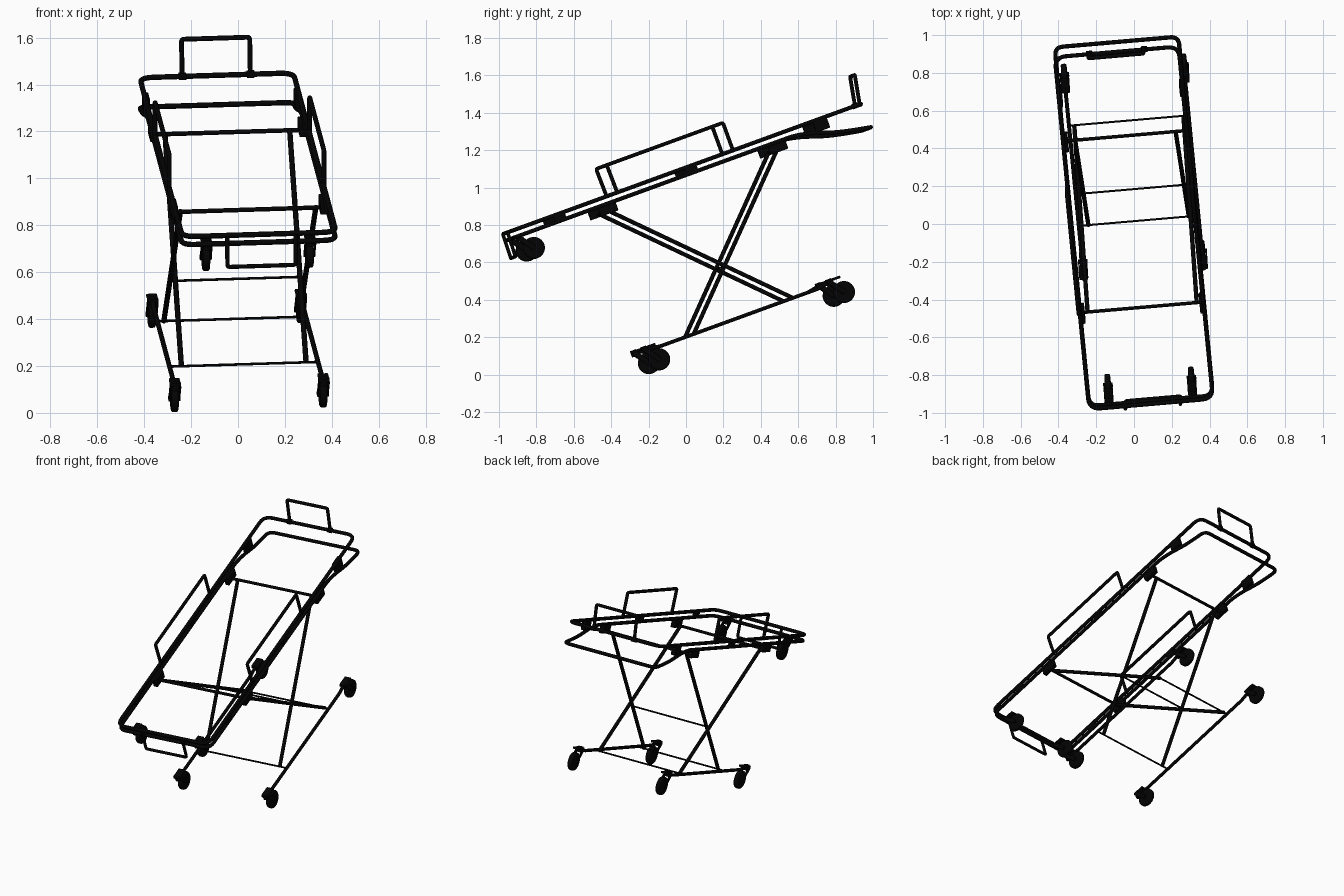
import bpy, bmesh, math
from mathutils import Vector, Matrix

if "Cube" in bpy.data.objects:
    bpy.data.objects.remove(bpy.data.objects["Cube"])

# Stretcher frame: u across, v along, h up from deck; then turned and pitched
POSE = (Matrix.Rotation(math.radians(20), 4, 'X') @ Matrix.Translation((0, 0.353, -0.005))
        @ Matrix.Rotation(math.radians(5.25), 4, 'Z'))

black = bpy.data.materials.new("matte black")
black.diffuse_color = (0.001, 0.001, 0.001, 1)
black.use_nodes = True
black.node_tree.nodes["Principled BSDF"].inputs["Base Color"].default_value = black.diffuse_color


def finish(ob, angle=40):
    ob.matrix_world = POSE
    bpy.ops.object.select_all(action='DESELECT')
    bpy.context.view_layer.objects.active = ob
    ob.select_set(True)
    if ob.type == 'CURVE':
        bpy.ops.object.convert(target='MESH')
        ob = bpy.context.view_layer.objects.active
    ob.data.materials.clear()
    ob.data.materials.append(black)
    bpy.ops.object.shade_smooth_by_angle(angle=math.radians(angle))
    return ob


def fillet(pts, rad, closed, steps=6):
    """Round the corners of a polyline."""
    P, out, n = [Vector(p) for p in pts], [], len(pts)
    for i, p in enumerate(P):
        if not closed and i in (0, n - 1):
            out.append(p)
            continue
        a, b = P[i - 1] - p, P[(i + 1) % n] - p
        d = min(rad, a.length * 0.45, b.length * 0.45)
        a, b = p + a.normalized() * d, p + b.normalized() * d
        for k in range(steps + 1):
            t = k / steps
            out.append(a * (1 - t) ** 2 + p * 2 * t * (1 - t) + b * t * t)
    return out


def tube(name, pts, r=0.0115, rad=0.0, closed=False):
    if rad:
        pts = fillet(pts, rad, closed)
    cu = bpy.data.curves.new(name, 'CURVE')
    cu.dimensions = '3D'
    cu.bevel_depth, cu.bevel_resolution, cu.use_fill_caps = r, 3, True
    sp = cu.splines.new('POLY')
    sp.points.add(len(pts) - 1)
    for q, p in zip(sp.points, pts):
        q.co = (*p, 1)
    sp.use_cyclic_u = closed
    ob = bpy.data.objects.new(name, cu)
    bpy.context.collection.objects.link(ob)
    return finish(ob)


def mesh_object(name, bm, bevel=0.0):
    me = bpy.data.meshes.new(name)
    bm.to_mesh(me)
    bm.free()
    ob = bpy.data.objects.new(name, me)
    bpy.context.collection.objects.link(ob)
    if bevel:
        m = ob.modifiers.new("bevel", 'BEVEL')
        m.width, m.segments = bevel, 2
    return finish(ob)


def box(name, c, size, tilt=0.0, bevel=0.004):
    bm = bmesh.new()
    mat = (Matrix.Translation(c) @ Matrix.Rotation(tilt, 4, 'X')
           @ Matrix.Diagonal((*size, 1)))
    bmesh.ops.create_cube(bm, size=1, matrix=mat)
    return mesh_object(name, bm, bevel)


def cylinder(name, c, r, depth, axis='X', bevel=0.0, seg=28):
    bm = bmesh.new()
    rot = Matrix.Rotation(math.pi / 2, 4, 'Y') if axis == 'X' else Matrix()
    bmesh.ops.create_cone(bm, cap_ends=True, segments=seg, radius1=r, radius2=r,
                          depth=depth, matrix=Matrix.Translation(c) @ rot)
    return mesh_object(name, bm, bevel)


def caster(name, u, v, h):
    """Swivel caster: pivot at (u, v, h), wheel trailing behind and below."""
    wv, wh = v + 0.058, h - 0.08
    cylinder(name + "_wheel", (u, wv, wh), 0.059, 0.03, bevel=0.008)
    cylinder(name + "_axle", (u, wv, wh), 0.012, 0.05, seg=16)
    cylinder(name + "_pivot", (u, v, h - 0.004), 0.017, 0.036, 'Z', seg=16)
    box(name + "_hood", (u, v + 0.026, h + 0.004), (0.046, 0.08, 0.014))
    tilt = math.atan2(wh - h, wv - v)
    for k in (-1, 1):
        box(name + "_fork", (u + k * 0.021, (v + wv) / 2, (h + wh) / 2),
            (0.006, 0.105, 0.028), tilt, 0.002)


W = 0.329                    # half width of the deck
FRONT, BACK = -0.992, 1.0    # ends of the deck
TOP, LOW, BASE = 1.046, 1.008, 0.195   # heights of deck rails and base rails

# Deck: upper rail loop, and lower loop dropping into a push handle at the back
tube("upper_deck_frame", [(-W, FRONT, TOP), (W, FRONT, TOP), (W, BACK, TOP), (-W, BACK, TOP)],
     rad=0.06, closed=True)
side = [(W, 0.60, LOW), (W, 0.69, 0.99), (W, 0.82, 0.947), (W, 0.91, 0.927), (W, 1.006, 0.91)]
lower = [(W, -0.988, LOW)] + side + [(-a, b, c) for a, b, c in reversed(side)]
tube("lower_deck_frame_and_handle", lower + [(-W, -0.988, LOW)], rad=0.055, closed=True)

# Headboard hoop, and footboard hoop folded down
tube("headboard_hoop", [(-.147, 1.005, TOP), (-.147, 1.034, 1.202), (.145, 1.034, 1.202), (.145, 1.005, TOP)],
     0.0105, 0.012)
tube("footboard_hoop", [(-.138, -1.008, TOP), (-.138, -1.012, .91), (.154, -1.012, .91), (.154, -1.008, TOP)],
     0.0095, 0.012)
for k in (-1, 1):
    box("headboard_clamp", (k * 0.146, 1.002, TOP), (0.034, 0.028, 0.028))

# Cross rods under the deck and between the legs
for v in (0.497, -0.473):
    tube("deck_cross_rod", [(-W, v, 0.97), (W, v, 0.97)], 0.0095)
for v, h, u in ((-0.267, 0.194, 0.322), (0.30, 0.194, 0.322), (0.016, 0.479, 0.295)):
    tube("leg_cross_rod", [(-u, v, h), (u, v, h)], 0.0055)

for k, name in ((-1, "left_"), (1, "right_")):
    u = k * W
    # Side guard rail
    g = k * 0.331
    tube(name + "guard_rail", [(g, -0.397, TOP - .01), (g, -0.40, 1.203), (g, 0.264, 1.203), (g, 0.264, TOP - .01)],
         0.0105, 0.012)
    # Brackets: spacers between the rails and leg or handle mounts
    for v in (0.02, -0.732):
        box(name + "rail_spacer", (u, v, 1.027), (0.02, 0.065, 0.04))
    for v in (0.497, -0.473):
        box(name + "leg_mount", (k * 0.32, v, 0.984), (0.03, 0.10, 0.06))
    box(name + "handle_mount", (k * 0.325, 0.757, 1.018), (0.028, 0.08, 0.07))
    # Scissor legs
    tube(name + "inner_leg", [(k * .267, 0.497, 0.972), (k * .267, -0.267, 0.194)])
    tube(name + "outer_leg", [(k * .29, -0.473, 0.972), (k * .29, 0.30, 0.194)])
    # Base rail with a caster at each end
    b = k * 0.318
    tube(name + "base_rail", [(b, -0.548, 0.208), (b, -0.46, BASE), (b, 0.44, BASE), (b, 0.508, 0.208)],
         0.0105)
    caster(name + "front_caster", b, -0.549, 0.211)
    caster(name + "back_caster", b, 0.507, 0.211)
    # Loading wheel under the deck front
    caster(name + "loading_caster", k * 0.222, -0.968, 1.0)
